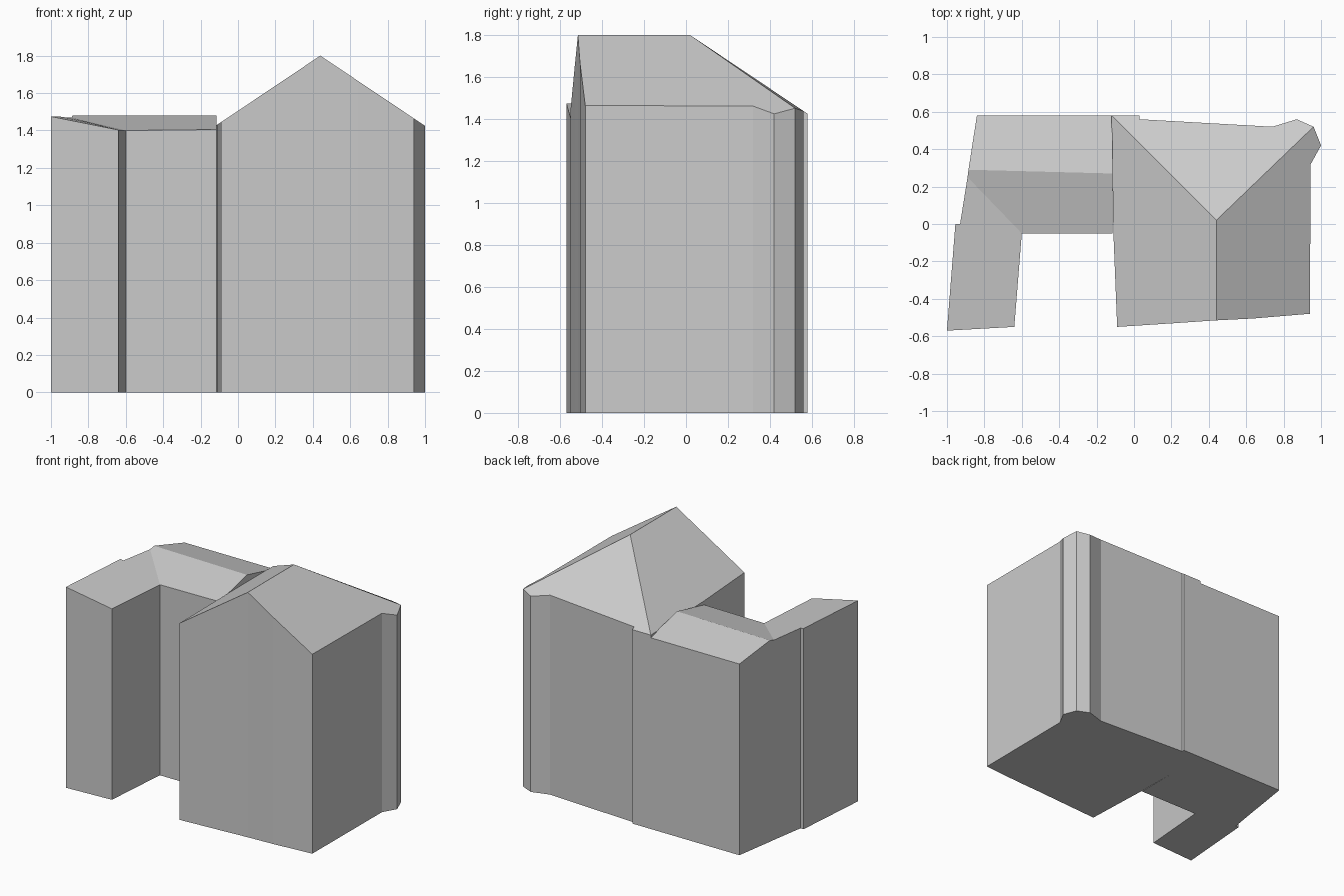
import bpy
import bmesh

cube = bpy.data.objects.get("Cube")
if cube:
    bpy.data.objects.remove(cube, do_unlink=True)

GREY = (0.6, 0.6, 0.6, 1.0)
plaster = bpy.data.materials.new("plain grey")
plaster.use_nodes = True
plaster.diffuse_color = GREY
plaster.node_tree.nodes["Principled BSDF"].inputs["Base Color"].default_value = GREY


def build_block(name, roof_faces):
    """Join roof facets along shared corners, then drop walls to the ground."""
    bm = bmesh.new()
    corners = {}
    for facet in roof_faces:
        for point in facet:
            if point not in corners:
                corners[point] = bm.verts.new(point)
        bm.faces.new([corners[p] for p in facet])
    rim = [e for e in bm.edges if e.is_boundary]
    walls = bmesh.ops.extrude_edge_only(bm, edges=rim)["geom"]
    for v in walls:
        if isinstance(v, bmesh.types.BMVert):
            v.co.z = 0
    base = [e for e in walls if isinstance(e, bmesh.types.BMEdge)
            and all(v.co.z == 0 for v in e.verts)]
    bmesh.ops.contextual_create(bm, geom=base)
    bmesh.ops.recalc_face_normals(bm, faces=bm.faces)
    mesh = bpy.data.meshes.new(name)
    bm.to_mesh(mesh)
    bm.free()
    mesh.materials.append(plaster)
    obj = bpy.data.objects.new(name, mesh)
    bpy.context.scene.collection.objects.link(obj)
    return obj


# Main house: gabled at the front, hipped at the back
RIDGE_X, RIDGE_END, PEAK, PITCH = 0.44, 0.02, 1.8, 0.67


def on_hip_roof(x, y):
    drop = max(abs(x - RIDGE_X), y - RIDGE_END)
    return (x, y, PEAK - PITCH * drop)


front_peak, back_peak = (RIDGE_X, -0.515), (RIDGE_X, RIDGE_END)
left_hip, right_hip = (-0.12, 0.58), (0.96, 0.52)
main_plan = [
    # slope over the wing
    [(-0.09, -0.55), (0.22, -0.53), front_peak, back_peak, left_hip, (-0.11, -0.05)],
    # back hip
    [back_peak, right_hip, (0.87, 0.56), (0.74, 0.52), (0.03, 0.56), (0.03, 0.58), left_hip],
    # outer slope with the chamfered rear corner
    [front_peak, (0.64, -0.505), (0.94, -0.48), (0.945, 0.32), (1.0, 0.42), right_hip, back_peak],
]
build_block("main_house", [[on_hip_roof(*p) for p in facet] for facet in main_plan])

# Rear wing with a low gable, turning into a lean-to wing at the front
ridge_out, ridge_in = (-0.885, 0.29, 1.48), (-0.115, 0.27, 1.48)
valley_top, valley_foot = (-0.89, 0.25, 1.468), (-0.6, -0.05, 1.4)
build_block("side_wing", [
    [ridge_out, ridge_in, (-0.115, 0.58, 1.405), (-0.84, 0.58, 1.405)],
    [ridge_out, valley_top, valley_foot, (-0.115, -0.05, 1.405), ridge_in],
    [(-1.0, -0.57, 1.475), (-0.64, -0.55, 1.403), valley_foot, valley_top,
     (-0.93, 0.0, 1.471), (-0.955, 0.0, 1.475)],
])
